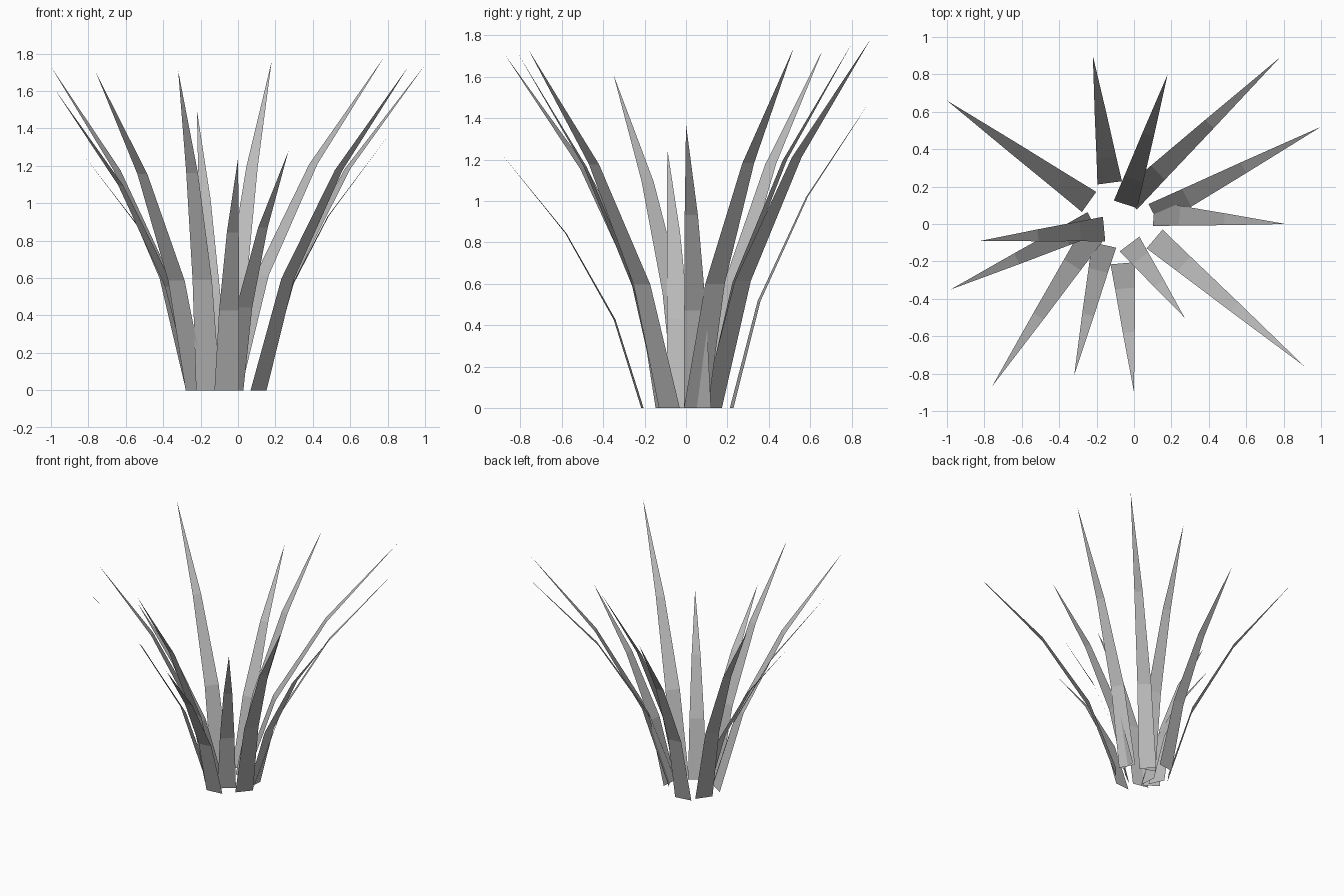
import bpy
from mathutils import Vector

cube = bpy.data.objects.get("Cube")
if cube:
    bpy.data.objects.remove(cube, do_unlink=True)

# Single flat leaf colour
grey = bpy.data.materials.new("leaf_grey")
grey.use_nodes = True
grey.diffuse_color = (0.5, 0.5, 0.5, 1)
bsdf = next(n for n in grey.node_tree.nodes if n.type == "BSDF_PRINCIPLED")
bsdf.inputs["Base Color"].default_value = grey.diffuse_color

# Shared blade profile: outward fraction, height fraction, half width
PROFILE = [(0, 0, 0.066), (0.195, 0.345, 0.053), (0.535, 0.68, 0.032)]


def make_blade(name, base, tip):
    """Thin leaf that bends outward in three segments and ends in a point."""
    start = Vector((*base, 0))
    end = Vector(tip)
    run = Vector((end.x - start.x, end.y - start.y, 0))
    side = Vector((-run.y, run.x, 0)).normalized()
    verts = []
    for out, up, half in PROFILE:
        mid = start + run * out + Vector((0, 0, end.z * up))
        verts += [mid + side * half, mid - side * half]
    verts.append(end)
    faces = [(0, 1, 3, 2), (2, 3, 5, 4), (4, 5, 6)]
    mesh = bpy.data.meshes.new(name)
    mesh.from_pydata(verts, [], faces)
    mesh.materials.append(grey)
    mesh.update()
    obj = bpy.data.objects.new(name, mesh)
    bpy.context.collection.objects.link(obj)


# Base centre and tip of every blade, clockwise from the back
BLADES = [
    ((-0.13, 0.22), (-0.22, 0.90, 1.50)),
    ((-0.045, 0.105), (0.18, 0.80, 1.76)),
    ((-0.03, 0.125), (0.78, 0.89, 1.78)),
    ((0.108, 0.048), (1.00, 0.52, 1.74)),
    ((0.106, 0.055), (0.81, 0.00, 1.37)),
    ((0.11, -0.08), (0.91, -0.76, 1.73)),
    ((-0.024, -0.107), (0.27, -0.50, 1.28)),
    ((-0.06, -0.21), (0.00, -0.90, 1.24)),
    ((-0.16, -0.112), (-0.32, -0.81, 1.71)),
    ((-0.225, -0.06), (-0.76, -0.87, 1.70)),
    ((-0.22, 0.004), (-0.98, -0.35, 1.61)),
    ((-0.16, -0.027), (-0.82, -0.09, 1.25)),
    ((-0.24, 0.118), (-1.00, 0.66, 1.73)),
]
for i, (base, tip) in enumerate(BLADES, 1):
    make_blade(f"leaf_blade_{i}", base, tip)
